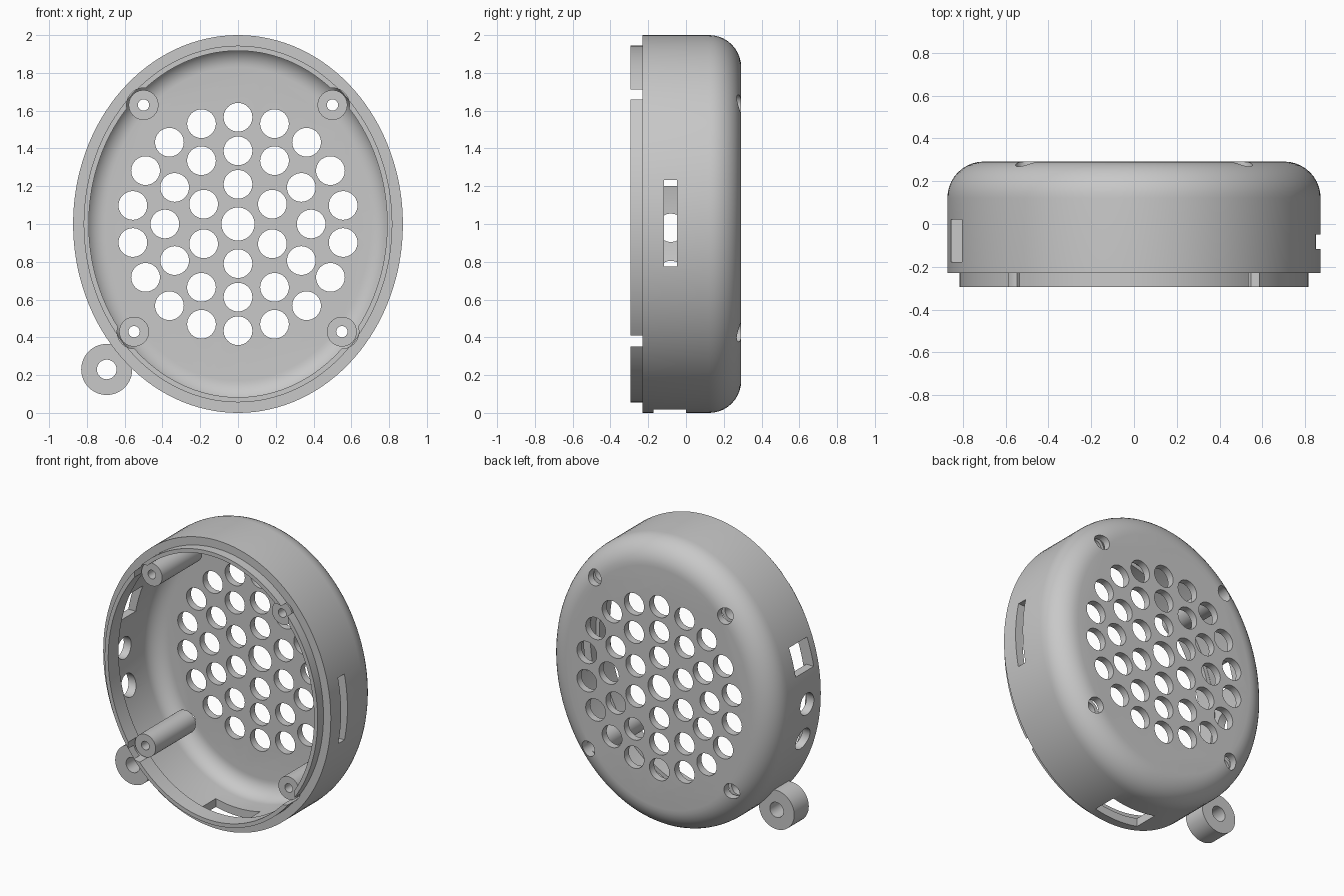
import bpy, bmesh
from math import sin, cos, pi, radians
from mathutils import Matrix, Vector

cube = bpy.data.objects.get("Cube")
if cube:
    bpy.data.objects.remove(cube, do_unlink=True)

A, B = 0.873, 1.0          # half width and half height of the oval
FRONT, BACK = -0.23, 0.292
LIP_FRONT, LIP_BACK = -0.294, -0.18
WALL, LIP_INNER, FILLET = 0.056, 0.083, 0.17
FLOOR = 0.242
SEGMENTS = 128


def make_object(name, bm):
    bmesh.ops.recalc_face_normals(bm, faces=bm.faces)
    mesh = bpy.data.meshes.new(name)
    bm.to_mesh(mesh)
    bm.free()
    obj = bpy.data.objects.new(name, mesh)
    bpy.context.collection.objects.link(obj)
    return obj


def add_cylinder(bm, x, z, r, y0, y1, sides=40):
    """Round bar along y."""
    m = Matrix.Translation((x, (y0 + y1) / 2, z)) @ Matrix.Rotation(pi / 2, 4, 'X')
    bmesh.ops.create_cone(bm, cap_ends=True, segments=sides, radius1=r,
                          radius2=r, depth=y1 - y0, matrix=m)


def add_box(bm, low, high):
    low, high = Vector(low), Vector(high)
    m = Matrix.Translation((low + high) / 2) @ Matrix.Diagonal((high - low).to_4d())
    bmesh.ops.create_cube(bm, size=1, matrix=m)


def combine(target, name, bm, operation):
    tool = make_object(name, bm)
    tool.hide_render = True
    mod = target.modifiers.new(name, 'BOOLEAN')
    mod.operation, mod.solver, mod.object = operation, 'EXACT', tool
    bpy.context.view_layer.objects.active = target
    bpy.ops.object.modifier_apply(modifier=name)
    bpy.data.objects.remove(tool, do_unlink=True)


def fillet(inset, y_end, radius, steps=10):
    """Quarter round from the flat back to the side wall, as (inset, y)."""
    return [(inset + radius * (1 - sin(t)), y_end - radius * (1 - cos(t)))
            for t in (pi / 2 * i / steps for i in range(steps + 1))]


# Oval cup: outer back, side, rim, lip ring set inside the wall, wall and floor
profile = fillet(0, BACK, FILLET)
profile += [(0, FRONT), (WALL, FRONT), (WALL, LIP_FRONT), (LIP_INNER, LIP_FRONT),
            (LIP_INNER, LIP_BACK), (WALL, LIP_BACK)]
profile += fillet(WALL, FLOOR, FILLET - WALL)[::-1]
bm = bmesh.new()
rings = []
for inset, y in profile:
    rings.append([bm.verts.new(((A - inset) * cos(2 * pi * i / SEGMENTS), y,
                                B + (B - inset) * sin(2 * pi * i / SEGMENTS)))
                  for i in range(SEGMENTS)])
for r0, r1 in zip(rings, rings[1:]):
    for i in range(SEGMENTS):
        j = (i + 1) % SEGMENTS
        bm.faces.new((r0[i], r0[j], r1[j], r1[i]))
bm.faces.new(rings[0])
bm.faces.new(rings[-1])
housing = make_object("speaker_housing", bm)

posts = [(s * x, z) for s in (-1, 1) for x, z in ((0.5, 1.63), (0.55, 0.43))]
lug = (-0.695, 0.23)

# Lip clearance around the screw posts
bm = bmesh.new()
for x, z in posts:
    add_cylinder(bm, x, z, 0.09, -0.35, LIP_BACK + 0.001)
combine(housing, "lip_notches", bm, 'DIFFERENCE')

# Screw posts and the outer cord lug
bm = bmesh.new()
for x, z in posts:
    add_cylinder(bm, x, z, 0.079, FRONT, 0.21)
add_cylinder(bm, *lug, 0.135, -0.16, 0.0, 56)
combine(housing, "posts_and_lug", bm, 'UNION')

# Grille holes in rings, plus narrow screw holes and the lug hole
bm = bmesh.new()
add_cylinder(bm, 0, 1, 0.0875, 0.12, 0.4)
for count, radius in ((6, 0.21), (12, 0.387), (18, 0.565)):
    for k in range(count):
        a = pi / 2 + 2 * pi * k / count
        add_cylinder(bm, radius * cos(a), 1 + radius * sin(a), 0.076, 0.12, 0.4)
for x, z in posts:
    add_cylinder(bm, x, z, 0.03, -0.4, 0.4, 24)
add_cylinder(bm, *lug, 0.052, -0.4, 0.4, 32)
combine(housing, "grille_and_screw_holes", bm, 'DIFFERENCE')

# Deep screw head recesses from the back
bm = bmesh.new()
for x, z in posts:
    add_cylinder(bm, x, z, 0.054, -0.16, 0.4, 32)
combine(housing, "screw_recesses", bm, 'DIFFERENCE')

# Side openings: long slot, bottom slot, square window, two round jacks
bm = bmesh.new()
add_box(bm, (0.7, -0.117, 0.775), (1, -0.048, 1.232))
add_box(bm, (-0.17, -0.172, -0.1), (0.17, 0.0, 0.2))
add_box(bm, (-1, -0.178, 1.2), (-0.6, 0.02, 1.39))
for z in (0.98, 0.73):
    m = Matrix.Translation((-0.82, -0.08, z)) @ Matrix.Rotation(pi / 2, 4, 'Y')
    bmesh.ops.create_cone(bm, cap_ends=True, segments=40, radius1=0.075,
                          radius2=0.075, depth=0.4, matrix=m)
combine(housing, "side_openings", bm, 'DIFFERENCE')

# Single grey plastic
plastic = bpy.data.materials.new("grey_plastic")
plastic.use_nodes = True
grey = (0.58, 0.58, 0.58, 1)
plastic.diffuse_color = grey
plastic.node_tree.nodes["Principled BSDF"].inputs["Base Color"].default_value = grey
housing.data.materials.clear()
housing.data.materials.append(plastic)

bpy.ops.object.select_all(action='DESELECT')
housing.select_set(True)
bpy.context.view_layer.objects.active = housing
bpy.ops.object.shade_smooth_by_angle(angle=radians(30))
